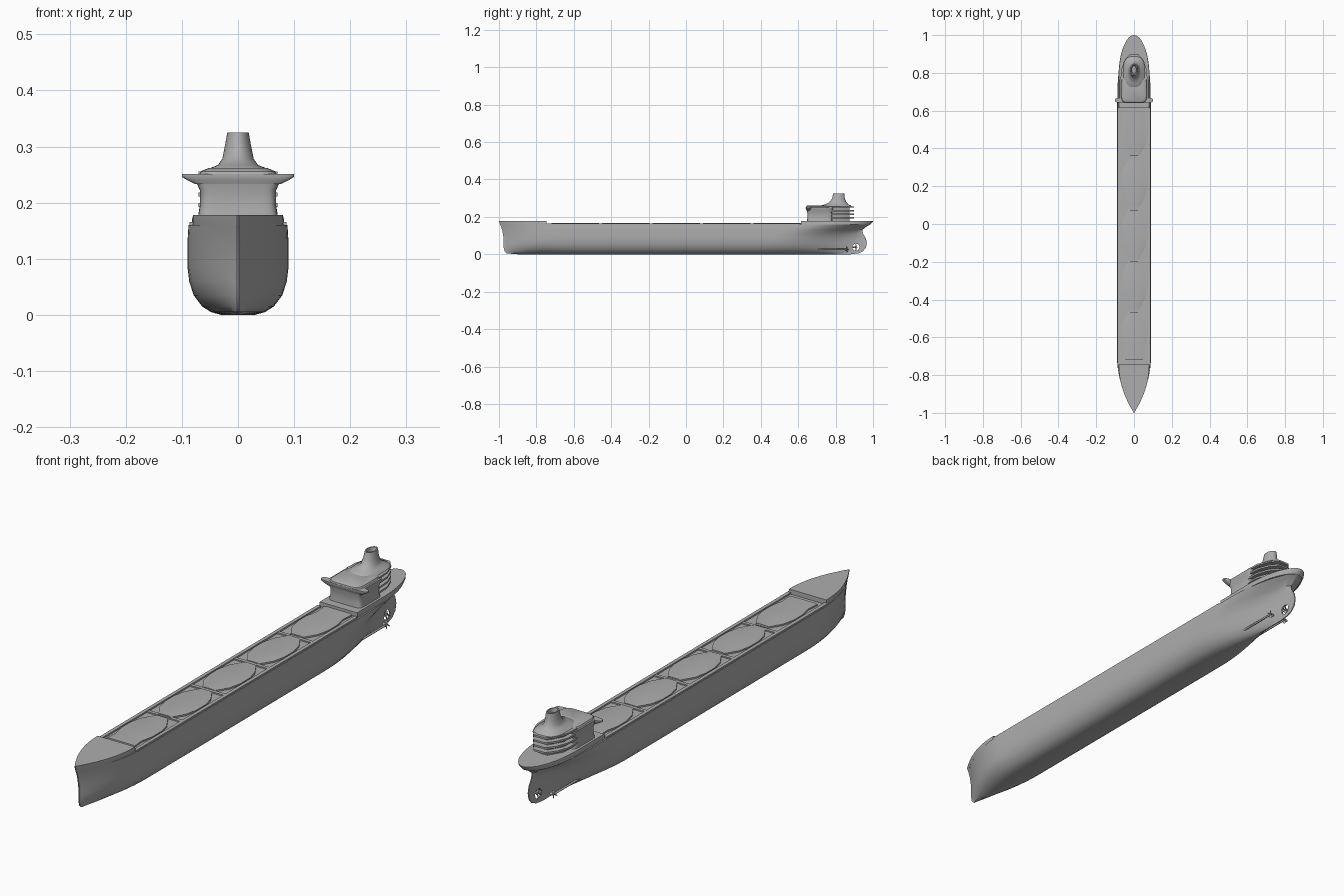
import bpy, bmesh, math
from mathutils import Matrix

if "Cube" in bpy.data.objects:
    bpy.data.objects.remove(bpy.data.objects["Cube"], do_unlink=True)

GREY = (0.42, 0.42, 0.42, 1)
paint = bpy.data.materials.new("grey_paint")
paint.use_nodes = True
paint.diffuse_color = GREY
bsdf = paint.node_tree.nodes["Principled BSDF"]
bsdf.inputs["Base Color"].default_value = GREY
bsdf.inputs["Roughness"].default_value = 0.7


def finish(name, bm):
    bmesh.ops.recalc_face_normals(bm, faces=bm.faces)
    mesh = bpy.data.meshes.new(name)
    bm.to_mesh(mesh)
    bm.free()
    ob = bpy.data.objects.new(name, mesh)
    bpy.context.collection.objects.link(ob)
    mesh.materials.append(paint)
    return ob


def smooth(ob, angle=35):
    bpy.ops.object.select_all(action='DESELECT')
    ob.select_set(True)
    bpy.context.view_layer.objects.active = ob
    bpy.ops.object.shade_smooth_by_angle(angle=math.radians(angle))
    return ob


def skin(name, rings):
    """Closed solid through a stack of matching rings."""
    bm = bmesh.new()
    rows = [[bm.verts.new(p) for p in ring] for ring in rings]
    n = len(rows[0])
    for a, b in zip(rows, rows[1:]):
        for i in range(n):
            k = (i + 1) % n
            bm.faces.new((a[i], a[k], b[k], b[i]))
    bm.faces.new(rows[0][::-1])
    bm.faces.new(rows[-1])
    return smooth(finish(name, bm))


def oval(y, hx, hy, z, power=2, n=40):
    """Superellipse ring: power 2 is an ellipse, higher is boxier."""
    ring = []
    for i in range(n):
        a = math.tau * i / n
        c, s = math.cos(a), math.sin(a)
        ring.append((hx * math.copysign(abs(c) ** (2 / power), c),
                     y + hy * math.copysign(abs(s) ** (2 / power), s), z))
    return ring


def outline(half, z, scale=1):
    """Mirrored plan outline from its +x half."""
    return ([(x * scale, y, z) for x, y in half]
            + [(-x * scale, y, z) for x, y in reversed(half)])


def waterline(z, beam, bow, stern, run_in, run_out, fineness, ya=-2, yb=2, n=72):
    """Ship-shaped ring, optionally cut off at ya and yb."""
    a, b = max(bow, ya), min(stern, yb)
    half = []
    for i in range(n + 1):
        y = a + (b - a) * (1 - math.cos(math.pi * i / n)) / 2
        s = min(1, max(0, (y - bow) / run_in))
        t = min(1, max(0, (stern - y) / run_out))
        w = beam * (1 - (1 - s) ** 2) * (1 - (1 - t) ** 2) ** fineness
        half.append((max(w, 0.002), y))
    return outline(half, z)


def box(name, x, y, z, sx, sy, sz):
    bm = bmesh.new()
    bmesh.ops.create_cube(bm, size=1, matrix=Matrix.Translation((x, y, z))
                          @ Matrix.Diagonal((sx, sy, sz, 1)))
    return finish(name, bm)


# Hull: height, half beam, bow, stern, bow run, stern run, stern fineness
hull = skin("hull", [waterline(*level) for level in [
    (0.000, 0.030, -0.90, 0.88, 0.40, 0.50, 2.4),
    (0.005, 0.048, -0.96, 0.92, 0.36, 0.50, 2.4),
    (0.015, 0.064, -0.97, 0.945, 0.32, 0.50, 2.4),
    (0.035, 0.079, -0.975, 0.962, 0.29, 0.50, 2.3),
    (0.060, 0.087, -0.975, 0.967, 0.28, 0.50, 2.2),
    (0.085, 0.090, -0.975, 0.962, 0.28, 0.48, 1.9),
    (0.110, 0.090, -0.979, 0.947, 0.28, 0.44, 1.4),
    (0.130, 0.090, -0.983, 0.942, 0.28, 0.38, 0.9),
    (0.148, 0.089, -0.989, 0.965, 0.28, 0.33, 0.6),
    (0.160, 0.088, -0.994, 0.987, 0.28, 0.30, 0.5)]])

# Opening in the stern fin for the middle propeller
bm = bmesh.new()
bmesh.ops.create_cone(bm, cap_ends=True, segments=24, radius1=0.019, radius2=0.019, depth=0.08,
                      matrix=Matrix.Translation((0, 0.908, 0.038)) @ Matrix.Rotation(math.pi / 2, 4, 'Y'))
cutter = finish("opening_cutter", bm)
cutter.hide_render = True
cut = hull.modifiers.new("opening", 'BOOLEAN')
cut.operation = 'DIFFERENCE'
cut.solver = 'EXACT'
cut.object = cutter
bpy.context.view_layer.objects.active = hull
bpy.ops.object.modifier_apply(modifier=cut.name)
bpy.data.objects.remove(cutter, do_unlink=True)
smooth(hull)

# Raised decks at both ends
skin("foredeck", [waterline(z, w, b, 1, 0.25, 0.22, 0.5, yb=-0.745)
                  for z, w, b in ((0.158, 0.081, -0.993), (0.172, 0.081, -0.998),
                                  (0.178, 0.080, -1.0))])
skin("aft_deck", [waterline(z, w, -1, s, 0.25, 0.22, 0.5, ya=0.615)
                  for z, w, s in ((0.158, 0.082, 0.985), (0.170, 0.082, 0.997),
                                  (0.178, 0.080, 1.0))])

# Side decks, cross decks and hatch covers
for side, label in ((1, "left"), (-1, "right")):
    box("side_deck_" + label, side * 0.079, -0.07, 0.162, 0.014, 1.36, 0.008)
for i, y in enumerate((-0.45, -0.185, 0.085, 0.35)):
    box("cross_deck_%d" % (i + 1), 0, y, 0.161, 0.16, 0.014, 0.008)
for i in range(5):
    y0 = -0.72 + 0.27 * i
    y1 = y0 + 0.254
    front = 0.06 if i == 0 else 0.026
    back = 0.06 if i == 4 else 0.026
    half = [(front, y0), (0.056, y0 + 0.05), (0.067, y0 + 0.10),
            (0.067, y1 - 0.10), (0.056, y1 - 0.05), (back, y1)]
    skin("hatch_cover_%d" % (i + 1),
         [outline(half, 0.158), outline(half, 0.166), outline(half, 0.168, 0.8)])

# Deckhouse flaring up into the bridge
skin("deckhouse", [oval(0.715, hx, hy, z, 8) for hx, hy, z in
                   ((0.071, 0.068, 0.177), (0.068, 0.066, 0.195), (0.068, 0.066, 0.222),
                    (0.074, 0.07, 0.236), (0.076, 0.072, 0.25))])
skin("bridge_wings", [oval(0.655, hx, hy, z, 4) for hx, hy, z in
                      ((0.076, 0.010, 0.233), (0.090, 0.013, 0.240),
                       (0.100, 0.015, 0.246), (0.100, 0.015, 0.251))])
skin("bridge_roof", [oval(0.712, hx, hy, z, 5) for hx, hy, z in
                     ((0.070, 0.072, 0.249), (0.066, 0.070, 0.256), (0.052, 0.060, 0.262))])

# Stepped aft decks around a narrower core
core = [(0.052, 0.76), (0.050, 0.82), (0.018, 0.875)]
skin("aft_core", [outline(core, 0.177), outline(core, 0.258)])
slab = [(0.070, 0.765), (0.067, 0.82), (0.050, 0.865), (0.024, 0.898)]
for i in range(4):
    z = 0.192 + 0.019 * i
    skin("aft_balcony_%d" % (i + 1), [outline(slab, z), outline(slab, z + 0.007)])

# Funnel growing out of the roof, hollow at the top
skin("funnel", [oval(y, hx, hy, z, p) for y, hx, hy, z, p in
                ((0.800, 0.060, 0.090, 0.252, 3), (0.800, 0.054, 0.083, 0.260, 3),
                 (0.806, 0.036, 0.062, 0.267, 2.4), (0.812, 0.028, 0.046, 0.278, 2),
                 (0.815, 0.024, 0.034, 0.298, 2), (0.817, 0.019, 0.030, 0.325, 2),
                 (0.817, 0.014, 0.024, 0.325, 2), (0.817, 0.012, 0.020, 0.310, 2))])


# Propellers and their shafts
def propeller(name, x, y, z, radius, shaft):
    bm = bmesh.new()
    turn = Matrix.Translation((x, y, z)) @ Matrix.Rotation(-math.pi / 2, 4, 'X')
    bmesh.ops.create_cone(bm, cap_ends=True, segments=16, radius1=0.005, radius2=0.002, depth=0.018, matrix=turn)
    bmesh.ops.create_cone(bm, cap_ends=True, segments=12, radius1=0.004, radius2=0.004, depth=shaft,
                          matrix=turn @ Matrix.Translation((0, 0, -shaft / 2)))
    for i in range(4):
        blade = (turn @ Matrix.Rotation(math.tau * i / 4, 4, 'Z')
                 @ Matrix.Translation((radius * 0.55, 0, 0)) @ Matrix.Rotation(0.6, 4, 'X')
                 @ Matrix.Diagonal((radius * 0.45, radius * 0.3, 0.0012, 1)))
        bmesh.ops.create_uvsphere(bm, u_segments=12, v_segments=6, radius=1, matrix=blade)
    smooth(finish(name, bm))


propeller("middle_propeller", 0, 0.908, 0.038, 0.017, 0.03)
propeller("left_propeller", 0.034, 0.86, 0.026, 0.017, 0.28)
propeller("right_propeller", -0.034, 0.86, 0.026, 0.017, 0.28)
